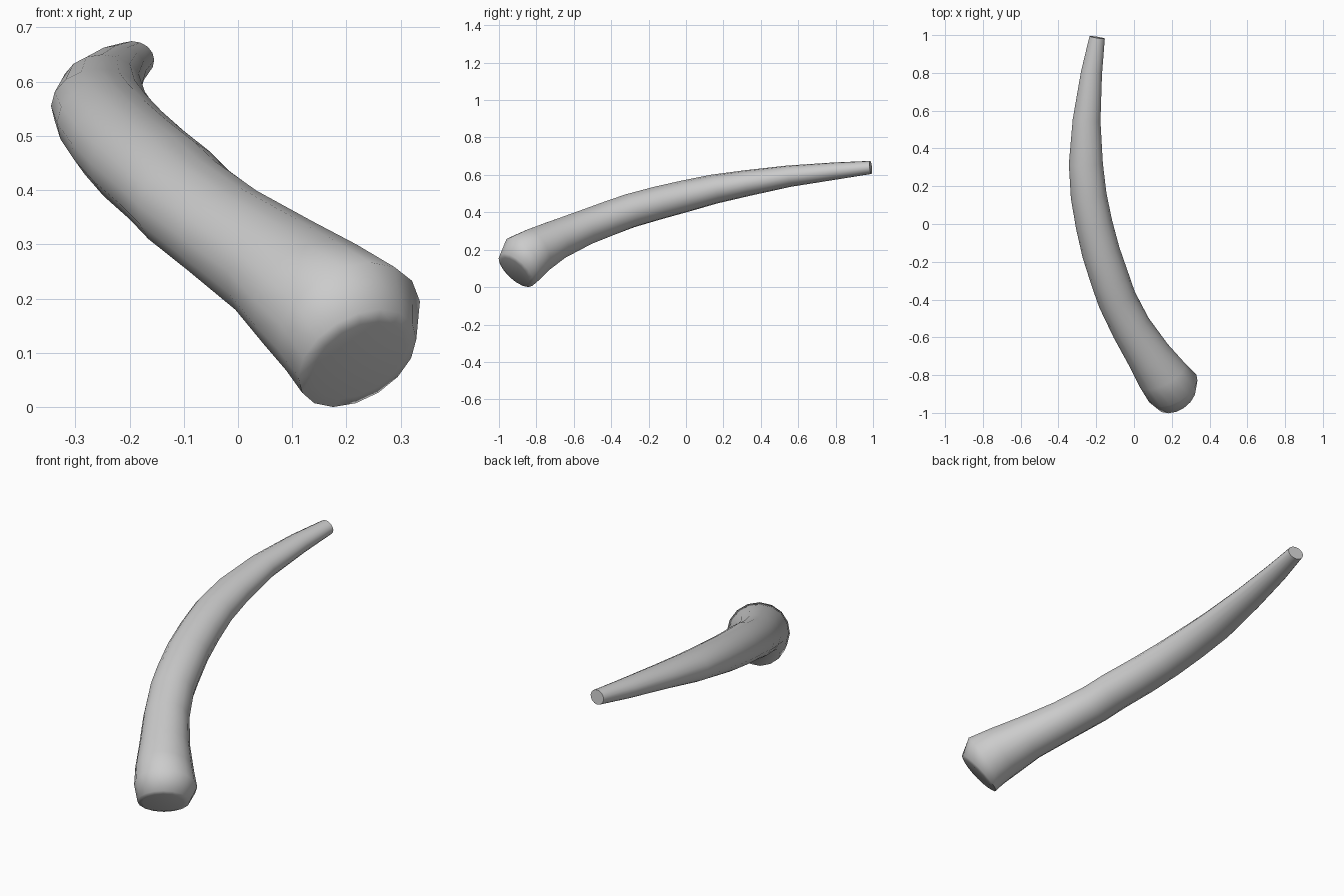
import bpy, bmesh, math
from mathutils import Vector

if "Cube" in bpy.data.objects:
    bpy.data.objects.remove(bpy.data.objects["Cube"])

SIDES = 16
# Sections from the flared base to the tip: centre, width, height
stations = [
    ((0.223, -0.914, 0.086), 0.19, 0.19),
    ((0.22, -0.908, 0.09), 0.24, 0.24),
    ((0.205, -0.87, 0.15), 0.29, 0.28),
    ((0.15, -0.80, 0.195), 0.27, 0.25),
    ((0.08, -0.70, 0.25), 0.235, 0.215),
    ((-0.015, -0.55, 0.315), 0.212, 0.192),
    ((-0.09, -0.40, 0.372), 0.206, 0.186),
    ((-0.125, -0.30, 0.408), 0.206, 0.182),
    ((-0.175, -0.15, 0.450), 0.202, 0.178),
    ((-0.212, 0.0, 0.4875), 0.196, 0.170),
    ((-0.240, 0.15, 0.524), 0.190, 0.157),
    ((-0.255, 0.32, 0.555), 0.180, 0.140),
    ((-0.251, 0.55, 0.593), 0.147, 0.115),
    ((-0.225, 0.80, 0.621), 0.112, 0.092),
    ((-0.195, 0.988, 0.640), 0.082, 0.070),
]
# The base cut is steeper than the path, so its first sections are tilted
base_axes = [(-0.42, 0.62, 0.66), (-0.42, 0.62, 0.66),
             (-0.42, 0.72, 0.55), (-0.43, 0.80, 0.42)]

centres = [Vector(s[0]) for s in stations]
bm = bmesh.new()
rings = []
for i, (c, w, h) in enumerate(stations):
    if i < len(base_axes):
        axis = Vector(base_axes[i]).normalized()
    else:
        axis = (centres[min(i + 1, len(centres) - 1)] - centres[i - 1]).normalized()
    side = axis.cross(Vector((0, 0, 1))).normalized()
    up = side.cross(axis)
    rings.append([bm.verts.new(centres[i]
                  + side * (w / 2 * math.cos(2 * math.pi * k / SIDES))
                  + up * (h / 2 * math.sin(2 * math.pi * k / SIDES)))
                  for k in range(SIDES)])

# Skin between sections, and flat ends
for a, b in zip(rings, rings[1:]):
    for k in range(SIDES):
        n = (k + 1) % SIDES
        bm.faces.new((a[k], a[n], b[n], b[k]))
bm.faces.new(rings[0])
bm.faces.new(rings[-1])
bmesh.ops.recalc_face_normals(bm, faces=bm.faces)

mesh = bpy.data.meshes.new("curved_horn")
bm.to_mesh(mesh)
bm.free()
horn = bpy.data.objects.new("curved_horn", mesh)
bpy.context.collection.objects.link(horn)

# Smooth shading, crisp tip
bpy.context.view_layer.objects.active = horn
horn.select_set(True)
bpy.ops.object.shade_smooth_by_angle(angle=math.radians(65))
